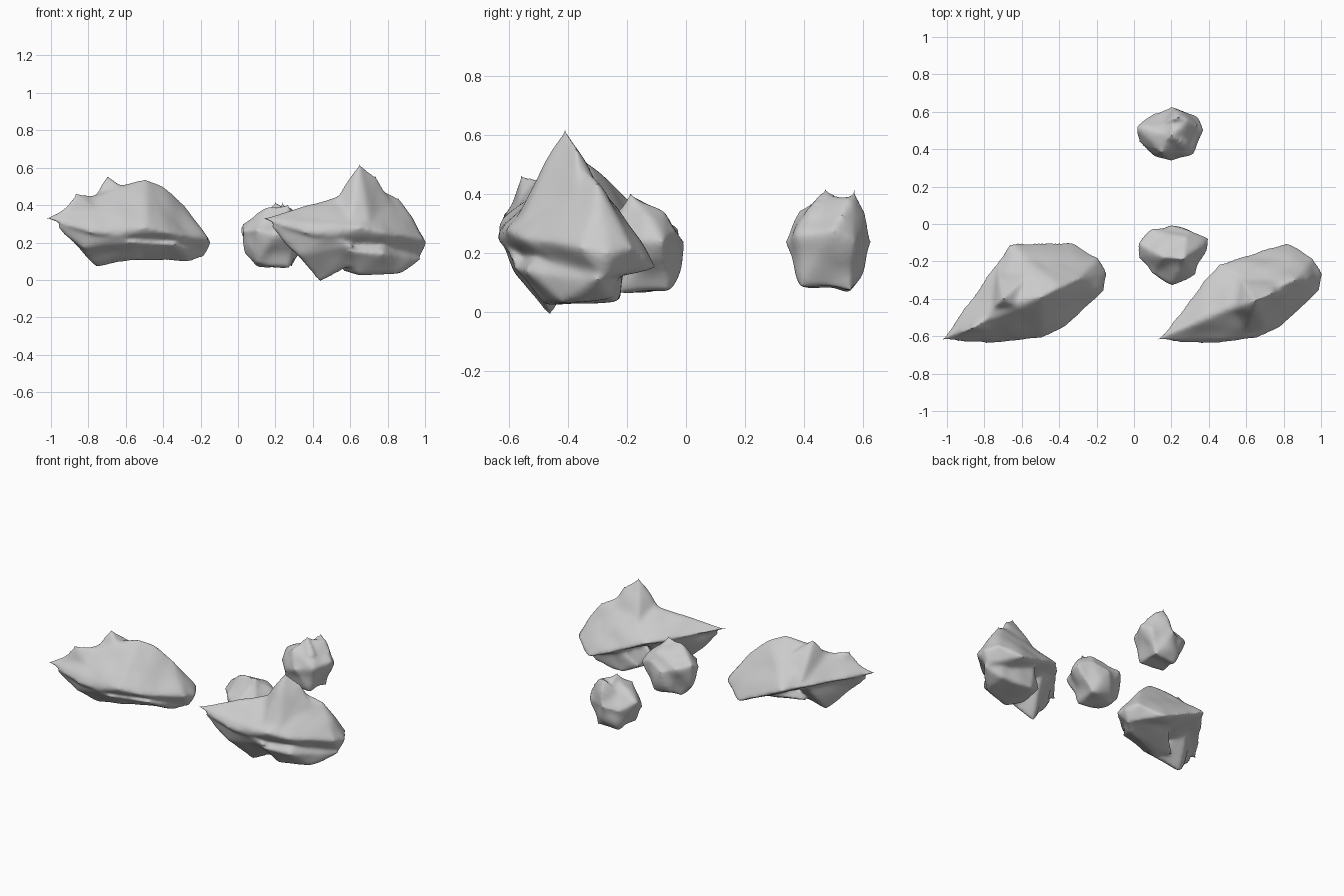
import bpy, bmesh


def rock(name, lumps, smooth=22, bump=0.015, grain=0.13, shift=0.0):
    """Fuse several convex lumps into one weathered stone."""
    bm = bmesh.new()
    for pts in lumps:
        vs = [bm.verts.new((x + shift, y, z)) for x, y, z in pts]
        res = bmesh.ops.convex_hull(bm, input=vs)
        junk = {g for g in res["geom_interior"] + res["geom_unused"]
                if isinstance(g, bmesh.types.BMVert)}
        bmesh.ops.delete(bm, geom=list(junk), context='VERTS')
    bmesh.ops.recalc_face_normals(bm, faces=bm.faces)
    me = bpy.data.meshes.new(name)
    bm.to_mesh(me)
    bm.free()
    ob = bpy.data.objects.new(name, me)
    bpy.context.collection.objects.link(ob)
    m = ob.modifiers.new("fuse", 'REMESH')
    m.mode = 'VOXEL'
    m.voxel_size = 0.01
    m.use_smooth_shade = True
    tex = bpy.data.textures.new(name + "_bumps", 'CLOUDS')
    tex.noise_scale = grain
    tex.noise_depth = 0
    m = ob.modifiers.new("bumps", 'DISPLACE')
    m.texture = tex
    m.texture_coords = 'LOCAL'
    m.strength = bump
    m = ob.modifiers.new("wear", 'SMOOTH')
    m.factor = 0.5
    m.iterations = smooth
    return ob


# Rim shared by both boulders: long tip, front edge and blunt right end
rim = [(.115, -.625, .33), (.36, -.64, .25), (.50, -.625, .235), (.66, -.61, .28),
       (.78, -.555, .25), (.90, -.44, .24), (.99, -.36, .22), (1.005, -.26, .20),
       (.96, -.18, .22), (.82, -.095, .145), (.97, -.28, .12)]

# Right boulder: body, summit, underside bulge, downward spike
body = rim + [(.38, -.48, .40), (.53, -.45, .44), (.86, -.30, .44), (.93, -.29, .34),
              (.74, -.35, .50), (.45, -.21, .29), (.38, -.33, .29), (.75, -.2, .31),
              (.65, -.5, .15), (.88, -.35, .1)]
summit = [(.65, -.41, .63), (.51, -.46, .41), (.60, -.58, .31), (.70, -.57, .29),
          (.82, -.36, .42), (.76, -.24, .33), (.55, -.26, .34), (.74, -.37, .56)]
bulge = [(.65, -.48, .025), (.85, -.42, .03), (.87, -.25, .045), (.65, -.22, .035),
         (.55, -.4, .055), (.98, -.30, .11), (.60, -.59, .15), (.78, -.54, .14),
         (.65, -.20, .2), (.75, -.4, .3), (.9, -.22, .2), (.55, -.27, .09)]
spike = [(.44, -.46, -.015), (.17, -.615, .29), (.32, -.585, .13), (.5, -.615, .23),
         (.5, -.29, .27), (.40, -.34, .27), (.64, -.50, .09), (.62, -.59, .18)]
rock("right_boulder", [body, summit, bulge, spike])

# Left boulder: same rim, broken flat crest, wide square overhanging back
body = rim + [(.30, -.55, .41), (.45, -.42, .49), (.66, -.39, .545), (.75, -.34, .505),
              (.86, -.29, .415), (.93, -.28, .32), (.485, -.1, .30), (.80, -.14, .22),
              (.33, -.44, .33)]
shoulder = [(.28, -.56, .47), (.19, -.60, .35), (.40, -.57, .36), (.47, -.44, .44),
            (.35, -.43, .34)]
knob = [(.45, -.40, .565), (.35, -.49, .40), (.55, -.46, .48), (.60, -.26, .43),
        (.42, -.23, .35)]
belly = [(.60, -.45, .105), (.80, -.38, .11), (.9, -.33, .095), (.57, -.60, .2),
         (.5, -.4, .12), (.68, -.22, .18), (.97, -.28, .12), (.9, -.2, .15),
         (.7, -.35, .3), (.82, -.51, .19)]
spur = [(.39, -.46, .065), (.17, -.615, .29), (.32, -.59, .17), (.5, -.615, .23),
        (.45, -.30, .28), (.62, -.47, .11), (.36, -.40, .28), (.6, -.59, .2)]
rock("left_boulder", [body, shoulder, knob, belly, spur], shift=-1.15)

# Small stone between the boulders
near = [(.02, -.10, .30), (.02, -.18, .26), (.10, -.03, .28), (.20, 0, .24),
        (.30, -.03, .28), (.405, -.075, .24), (.33, -.27, .24), (.20, -.325, .24),
        (.09, -.27, .27), (.16, -.18, .395), (.27, -.19, .41), (.28, -.07, .34),
        (.04, -.12, .14), (.10, -.09, .07), (.10, -.22, .085), (.27, -.22, .07),
        (.29, -.06, .075), (.15, -.04, .1)]
rock("near_stone", [near], smooth=16, bump=0.03, grain=0.12)

# Small stone at the back, with two bumps on top
far = [(.015, .52, .28), (.02, .44, .22), (.10, .60, .22), (.20, .64, .24),
       (.34, .575, .24), (.375, .50, .28), (.31, .38, .26), (.20, .33, .24),
       (.11, .36, .20), (.14, .38, .35), (.20, .47, .40), (.28, .56, .385),
       (.10, .40, .09), (.28, .39, .09), (.13, .55, .065), (.29, .56, .07)]
bump_a = [(.20, .47, .425), (.10, .40, .32), (.30, .41, .32), (.2, .55, .36)]
bump_b = [(.24, .57, .42), (.14, .54, .33), (.34, .53, .33), (.22, .63, .26)]
rock("far_stone", [far, bump_a, bump_b], smooth=16, bump=0.03, grain=0.12)
